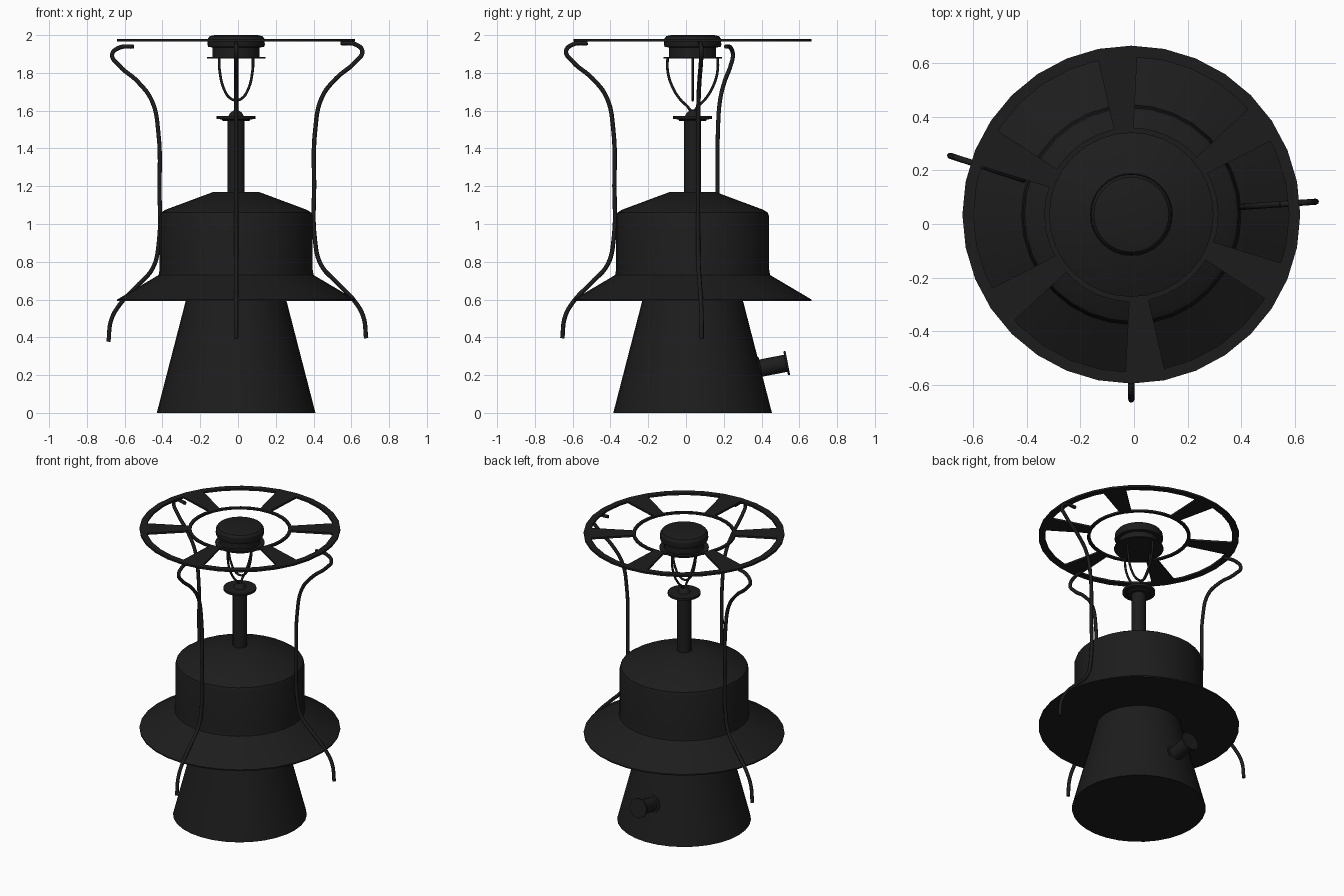
import bpy, bmesh
from math import sin, cos, pi, radians
from mathutils import Vector, Matrix

if "Cube" in bpy.data.objects:
    bpy.data.objects.remove(bpy.data.objects["Cube"])

CENTER = Vector((-0.01, 0.035, 0))
SIDES = 32
black = bpy.data.materials.new("black_metal")
black.diffuse_color = (0.012, 0.012, 0.012, 1)
black.use_nodes = True
black.node_tree.nodes["Principled BSDF"].inputs["Base Color"].default_value = black.diffuse_color


def finish(ob):
    ob.data.materials.append(black)
    bpy.context.view_layer.objects.active = ob
    for o in bpy.context.selected_objects:
        o.select_set(False)
    ob.select_set(True)
    if ob.type == 'MESH':
        bpy.ops.object.shade_smooth_by_angle(angle=radians(30))
    return ob


def mesh_object(name, bm):
    bmesh.ops.recalc_face_normals(bm, faces=bm.faces)
    me = bpy.data.meshes.new(name)
    bm.to_mesh(me)
    bm.free()
    ob = bpy.data.objects.new(name, me)
    bpy.context.collection.objects.link(ob)
    return finish(ob)


def lathe(name, profile, closed=False, sides=SIDES, matrix=None):
    """Revolve (radius, z) points; open profiles get end caps."""
    bm = bmesh.new()
    rings = [[bm.verts.new((r * cos(2 * pi * i / sides), r * sin(2 * pi * i / sides), z))
              for i in range(sides)] for r, z in profile]
    pairs = list(zip(rings, rings[1:]))
    if closed:
        pairs.append((rings[-1], rings[0]))
    else:
        bm.faces.new(rings[0])
        bm.faces.new(rings[-1])
    for a, b in pairs:
        for i in range(sides):
            j = (i + 1) % sides
            bm.faces.new((a[i], a[j], b[j], b[i]))
    bm.transform(matrix or Matrix.Translation(CENTER))
    return mesh_object(name, bm)


def wire(name, points, radius):
    """Round bar following a smooth path."""
    cu = bpy.data.curves.new(name, 'CURVE')
    cu.dimensions = '3D'
    cu.bevel_depth = radius
    cu.bevel_resolution = 2
    cu.resolution_u = 6
    cu.use_fill_caps = True
    sp = cu.splines.new('BEZIER')
    sp.bezier_points.add(len(points) - 1)
    for bp, p in zip(sp.bezier_points, points):
        bp.co = p
        bp.handle_left_type = bp.handle_right_type = 'AUTO'
    ob = bpy.data.objects.new(name, cu)
    bpy.context.collection.objects.link(ob)
    return finish(ob)


# Flared base, shade body with brim, and stem
lathe("base", [(0.42, 0), (0.265, 0.6)])
lathe("shade", [(0.63, 0.592), (0.63, 0.6), (0.41, 0.73), (0.405, 0.76), (0.405, 1.04),
                (0.398, 1.06), (0.375, 1.075), (0.12, 1.17)])
lathe("stem", [(0.045, 1.16), (0.045, 1.57)], sides=20)
lathe("stem_flange", [(0.055, 1.545), (0.07, 1.545), (0.075, 1.553), (0.103, 1.557),
                      (0.103, 1.572), (0.04, 1.573), (0.03, 1.59), (0.012, 1.602)])

# Top cap above the wire cage
lathe("cap_flange", [(0.155, 1.877), (0.155, 1.884)])
lathe("cap", [(0.125, 1.88), (0.125, 1.935), (0.148, 1.937), (0.152, 1.95), (0.15, 1.98),
              (0.14, 1.994), (0.115, 2.0)])

# Wire cage: two crossed loops
half_a = [(0.09, 1.885), (0.087, 1.81), (0.06, 1.705), (0.03, 1.665)]
half_b = [(0.132, 1.885), (0.133, 1.82), (0.115, 1.745), (0.07, 1.665), (0.03, 1.625)]
for name, half, low, axis in (("cage_loop_small", half_a, 1.655, Vector((1, 0, 0))),
                              ("cage_loop_large", half_b, 1.598, Vector((0, 1, 0)))):
    path = half + [(0, low)] + [(-r, z) for r, z in reversed(half)]
    wire(name, [CENTER + axis * r + Vector((0, 0, z)) for r, z in path], 0.007)

# Top spoked wheel
Z0, Z1 = 1.967, 1.98
for name, ri, ro in (("wheel_rim", 0.588, 0.63), ("wheel_inner_ring", 0.305, 0.325)):
    lathe(name, [(ri, Z0), (ro, Z0), (ro, Z1), (ri, Z1)], closed=True)
bm = bmesh.new()
for k in range(6):
    rot = Matrix.Rotation(radians(35 + 60 * k), 4, 'Z')
    lo, hi = [[bm.verts.new(CENTER + rot @ Vector((x, y, z))) for x, y in
               ((0.31, -0.035), (0.6, -0.075), (0.6, 0.075), (0.31, 0.035))] for z in (Z0, Z1)]
    bm.faces.new(lo)
    bm.faces.new(hi)
    for i in range(4):
        j = (i + 1) % 4
        bm.faces.new((lo[i], lo[j], hi[j], hi[i]))
mesh_object("wheel_spokes", bm)

# Three bent support rods
rod = [(0.555, 1.958), (0.635, 1.95), (0.67, 1.915), (0.635, 1.86), (0.53, 1.77), (0.455, 1.67),
       (0.42, 1.5), (0.414, 1.2), (0.418, 0.92), (0.45, 0.785), (0.54, 0.685), (0.63, 0.59),
       (0.675, 0.51), (0.69, 0.395)]
for name, ang, scale, dz in (("front_rod", -90, 1.0, 0), ("right_rod", 4, 1.0, 0),
                             ("left_rod", 162, 1.03, -0.018)):
    d = Vector((cos(radians(ang)), sin(radians(ang)), 0)) * scale
    wire(name, [CENTER + d * r + Vector((0, 0, z + dz)) for r, z in rod], 0.0115)

# Filler knob on the back of the base, tilted with the cone wall
knob = Matrix.Translation((-0.01, 0.37, 0.232)) @ Matrix.Rotation(radians(-79), 4, 'X')
lathe("filler_knob", [(0.06, 0), (0.06, 0.025), (0.046, 0.027), (0.046, 0.16), (0.064, 0.161),
                      (0.064, 0.172)], sides=20, matrix=knob)
